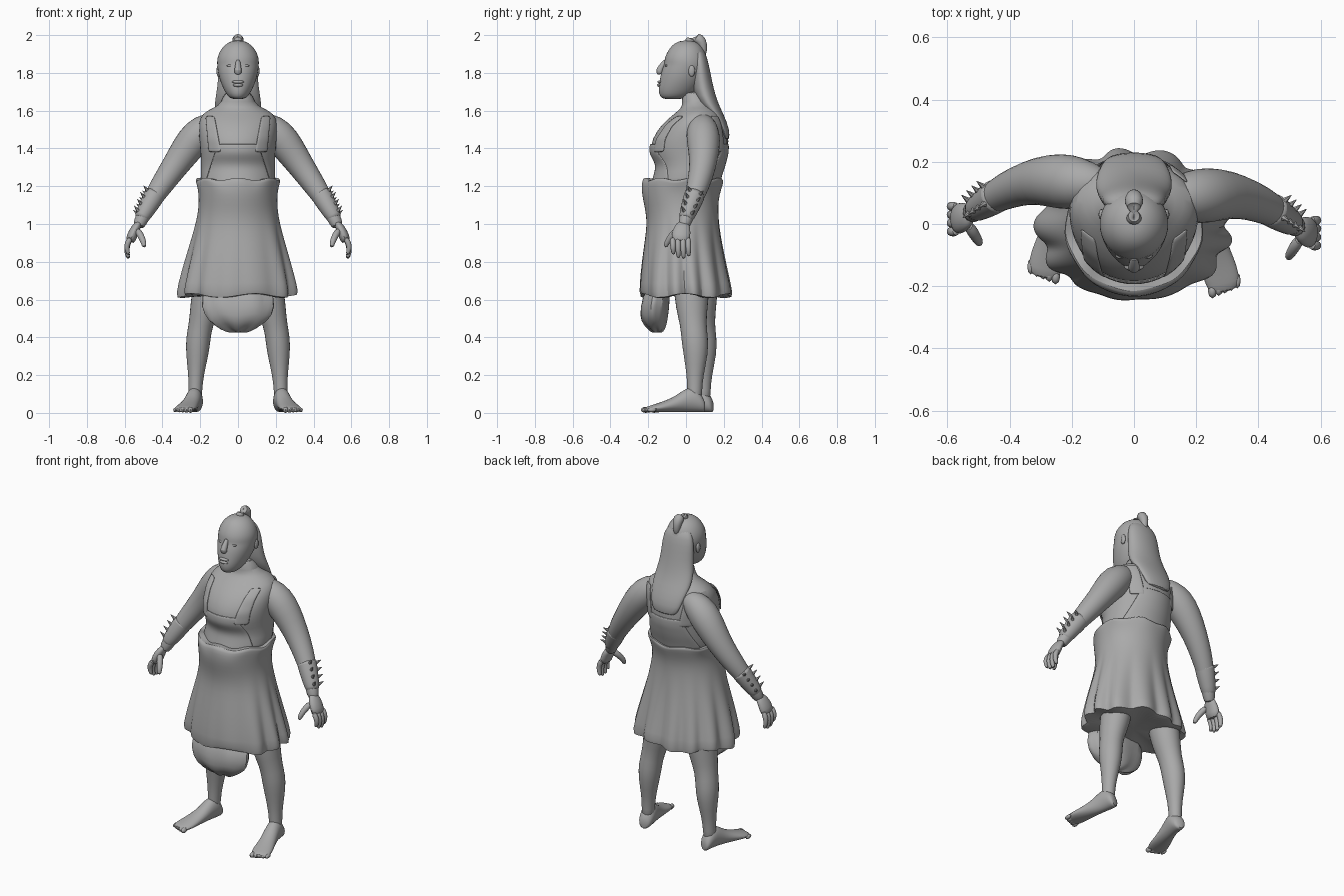
import bpy
import bmesh
import math
from mathutils import Vector

cube = bpy.data.objects.get("Cube")
if cube:
    bpy.data.objects.remove(cube, do_unlink=True)

grey = bpy.data.materials.new("plain grey")
grey.use_nodes = True
grey.diffuse_color = (0.4, 0.4, 0.4, 1)
grey.node_tree.nodes["Principled BSDF"].inputs["Base Color"].default_value = (0.4, 0.4, 0.4, 1)
BACK = 0.045  # the right limbs sit a little further back
SIDES = ((1, "left"), (-1, "right"))


def finish(name, bm, subdiv=1, angle=50, thick=0):
    bmesh.ops.recalc_face_normals(bm, faces=bm.faces)
    mesh = bpy.data.meshes.new(name)
    bm.to_mesh(mesh)
    bm.free()
    mesh.materials.append(grey)
    ob = bpy.data.objects.new(name, mesh)
    bpy.context.collection.objects.link(ob)
    if thick:
        ob.modifiers.new("thickness", 'SOLIDIFY').thickness = thick
    if subdiv:
        ob.modifiers.new("smooth", 'SUBSURF').levels = subdiv
    bpy.ops.object.select_all(action='DESELECT')
    ob.select_set(True)
    bpy.context.view_layer.objects.active = ob
    bpy.ops.object.shade_smooth_by_angle(angle=math.radians(angle))


def sweep(name, rings, n=12, subdiv=1, warp=None, angle=50):
    """Skin rings given as (centre, half axis u, half axis v)."""
    bm = bmesh.new()
    loops = []
    for i, (c, u, v) in enumerate(rings):
        loop = []
        for k in range(n):
            a = math.tau * k / n
            f, dz = warp(i, a) if warp else (1, 0)
            p = c + (u * math.cos(a) + v * math.sin(a)) * f
            loop.append(bm.verts.new(p + Vector((0, 0, dz))))
        loops.append(loop)
    for a, b in zip(loops, loops[1:]):
        for k in range(n):
            j = (k + 1) % n
            bm.faces.new((a[k], a[j], b[j], b[k]))
    bm.faces.new(loops[0])
    bm.faces.new(loops[-1])
    finish(name, bm, subdiv, angle)


def stack(name, rows, n=20, **kw):
    """Rows from bottom to top: height, half width, front y, back y."""
    sweep(name, [(Vector((0, (f + b) / 2, z)), Vector((w, 0, 0)), Vector((0, (b - f) / 2, 0)))
                 for z, w, f, b in rows], n, **kw)


def limb(name, pts, s=1, n=12, flat=1, **kw):
    """Tube through (x, y, z, radius), mirrored to side s."""
    ps = [Vector((s * x, y + (BACK if s < 0 else 0), z)) for x, y, z, r in pts]
    rings = []
    for i, p in enumerate(ps):
        d = (ps[min(i + 1, len(ps) - 1)] - ps[max(i - 1, 0)]).normalized()
        u = d.cross(Vector((0, 1, 0))).normalized()
        r = pts[i][3]
        rings.append((p, u * r * flat, d.cross(u) * r))
    sweep(name, rings, n, **kw)


def ball(name, centre, size, n=12):
    bm = bmesh.new()
    bmesh.ops.create_uvsphere(bm, u_segments=n, v_segments=n // 2 + 2, radius=1)
    for v in bm.verts:
        v.co = Vector(centre) + Vector([v.co[i] * size[i] for i in range(3)])
    finish(name, bm, 0)


# Torso with neck
TORSO = [(1.16, .2, -.2, .165), (1.25, .2, -.17, .185), (1.31, .197, -.155, .205),
         (1.38, .2, -.192, .222), (1.45, .207, -.183, .222), (1.53, .213, -.13, .212),
         (1.585, .195, -.06, .19), (1.615, .13, -.025, .16), (1.64, .085, -.02, .13),
         (1.71, .075, -.025, .1)]
stack("torso", TORSO, 24)


def patch(name, zs, lefts, rights, back=False, cols=6, off=.006):
    """Thin cloth laid over the torso between two slanted edges."""
    bm = bmesh.new()
    grid = []
    steps = 8
    for i in range(steps + 1):
        t = i / steps
        z = zs[0] + (zs[1] - zs[0]) * t
        for lo, hi in zip(TORSO, TORSO[1:]):
            if lo[0] <= z <= hi[0]:
                q = (z - lo[0]) / (hi[0] - lo[0])
                w, f, b = [lo[k] + (hi[k] - lo[k]) * q for k in (1, 2, 3)]
                break
        x0 = lefts[0] + (lefts[1] - lefts[0]) * t
        x1 = rights[0] + (rights[1] - rights[0]) * t
        row = []
        for k in range(cols + 1):
            x = x0 + (x1 - x0) * k / cols
            depth = ((b - f) / 2 + off) * math.sqrt(max(.02, 1 - (x / (w + off)) ** 2))
            row.append(bm.verts.new((x, (f + b) / 2 + (depth if back else -depth), z)))
        grid.append(row)
    for a, b in zip(grid, grid[1:]):
        for k in range(cols):
            bm.faces.new((a[k], a[k + 1], b[k + 1], b[k]))
    finish(name, bm, 1, 40, .008)


# Bib and shoulder straps, front and back
for back, label in ((False, "front"), (True, "back")):
    patch(label + "_bib", (1.22, 1.425), (-.18, -.11), (.18, .11), back)
    for s, side in SIDES:
        patch(f"{side}_{label}_strap", (1.38, 1.575), (s * .09, s * .125), (s * .16, s * .175), back, 3)


# Belly wrap flowing into a pleated skirt, with a ragged upper lip
def pleats(i, a):
    depth = (.08, .075, .065, .045, .02, .008)[i] if i < 6 else 0
    if math.sin(a) < -.75:
        depth *= .2
    wave = abs(math.sin(6.5 * a + .4 * math.sin(3 * a))) * 2 - 1
    lip = i > 8
    return (1 + depth * wave + (.012 * math.sin(9 * a + i) if lip else 0),
            .012 * math.cos(5 * a) if i < 2 else .007 * math.sin(7 * a) if lip else 0)


stack("belly_wrap_and_skirt",
      [(.63, .26, -.2, .19), (.605, .31, -.247, .24), (.68, .3, -.245, .228), (.8, .273, -.234, .205),
       (.92, .243, -.217, .185), (1.0, .223, -.207, .175), (1.07, .21, -.214, .17),
       (1.13, .207, -.228, .172), (1.18, .211, -.235, .185), (1.225, .222, -.231, .2),
       (1.243, .224, -.218, .2), (1.23, .195, -.18, .17)], 78, warp=pleats, angle=60)


# Hanging cloth under the front of the skirt
def folds(i, a):
    return 1 + .06 * math.sin(7 * a + i), .008 * math.cos(6 * a)


stack("loin_cloth", [(.425, .05, -.175, -.13), (.445, .1, -.2, -.11), (.485, .16, -.24, -.1),
                     (.55, .198, -.248, -.092), (.68, .19, -.215, -.08)], 24, warp=folds)

# Head and face
stack("head", [(1.66, .03, -.12, -.02), (1.675, .055, -.14, .02), (1.71, .075, -.148, .06),
               (1.75, .093, -.142, .09), (1.79, .105, -.136, .11), (1.825, .11, -.126, .118),
               (1.845, .112, -.116, .118), (1.87, .112, -.116, .115), (1.9, .105, -.106, .106),
               (1.935, .085, -.085, .09), (1.96, .055, -.058, .065), (1.972, .02, -.02, .03)])
limb("nose", [(0, -.105, 1.87, .012), (0, -.124, 1.84, .015), (0, -.144, 1.812, .021), (0, -.133, 1.792, .02)])
ball("upper_lip", (0, -.137, 1.752), (.032, .014, .009))
ball("lower_lip", (0, -.14, 1.735), (.028, .013, .009))
for s, side in SIDES:
    ball(side + "_eye", (s * .042, -.102, 1.838), (.018, .01, .007))
    ball(side + "_ear", (s * .104, .03, 1.81), (.01, .018, .03))

# Long hair and top knot
stack("hair", [(1.44, .08, .195, .23), (1.5, .098, .17, .232), (1.58, .12, .12, .2), (1.64, .127, .06, .17),
               (1.72, .11, .03, .146), (1.8, .106, .03, .13), (1.88, .098, .03, .114), (1.93, .065, .03, .09)])
limb("top_knot", [(0, .015, 1.95, .025), (0, .022, 1.985, .03), (0, .055, 1.99, .034),
                  (0, .085, 1.968, .03), (0, .092, 1.925, .022), (0, .092, 1.89, .015)])

for s, side in SIDES:
    dy = BACK if s < 0 else 0
    # Arm, from shoulder to wrist
    limb(side + "_arm", [(.08, .085, 1.55, .04), (.145, .085, 1.525, .075), (.21, .09, 1.475, .094),
                         (.27, .095, 1.4, .087), (.335, .09, 1.305, .072), (.405, .065, 1.205, .062),
                         (.46, .035, 1.12, .05), (.51, 0, 1.03, .036), (.53, -.015, .98, .034)], s, 14)
    # Spiked cuff
    a, b = Vector((.435, .05, 1.165)), Vector((.515, -.002, 1.025))
    limb(side + "_cuff", [(*a, .05), (*a.lerp(b, .05), .06), (*a.lerp(b, .5), .052),
                          (*a.lerp(b, .95), .042), (*b, .034)], s)
    axis = (b - a).normalized()
    out = Vector((1, 0, .55)).normalized()
    for i in range(4):
        for k in (-.5, .7):
            root = a.lerp(b, .12 + .24 * i)
            d = (out * math.cos(k) + axis.cross(out) * -math.sin(k)).normalized()
            base, tip = root + d * (.046 - .004 * i), root + d * (.08 - .004 * i)
            tip.z += .012
            limb(f"{side}_spike_{i}_{'front' if k < 0 else 'back'}", [(*base, .012), (*tip, .001)],
                 s, 6, subdiv=0, angle=30)
    # Hand with four fingers and a thumb
    limb(side + "_palm", [(.52, -.008, 1.01, .03), (.542, -.02, .98, .046), (.562, -.028, .935, .054),
                          (.573, -.03, .9, .045)], s, 12, .55)
    for i in range(4):
        y = -.07 + .027 * i
        drop = (-.01, .008, .012, 0)[i]
        limb(f"{side}_finger_{i}", [(.567, y, .93, .016), (.587, y, .895, .017),
                                    (.59, y + .002, .86 - drop, .015), (.578, y + .004, .826 - drop, .01)], s, 8)
    limb(side + "_thumb", [(.535, -.045, .97, .02), (.515, -.075, .94, .02),
                           (.5, -.1, .905, .017), (.495, -.11, .875, .011)], s, 8)
    # Leg
    limb(side + "_leg", [(.13, .03, .8, .1), (.155, .03, .66, .096), (.175, .03, .56, .088),
                         (.197, .038, .47, .07), (.211, .047, .39, .073), (.216, .052, .31, .067),
                         (.222, .048, .2, .045), (.226, .046, .12, .04), (.228, .045, .05, .04)], s, 14, .92)
    # Foot, from heel to toes
    rings = []
    for x, y, w, h in ((.222, .1, .02, .05), (.222, .087, .038, .085), (.227, .045, .044, .14),
                       (.236, 0, .043, .13), (.248, -.05, .046, .09), (.262, -.1, .051, .066),
                       (.275, -.15, .058, .048), (.288, -.195, .054, .034), (.292, -.22, .04, .025)):
        rings.append((Vector((s * x, y + dy, h / 2 + .003)), Vector((s * w, w * .25, 0)), Vector((0, 0, h / 2))))
    sweep(side + "_foot", rings, 14)
    for i in range(5):
        ball(f"{side}_toe_{i}", (s * (.252 + .02 * i), -.214 + .008 * i + dy, .016),
             (.015 - .001 * i, .025, .016 - .001 * i), 8)
